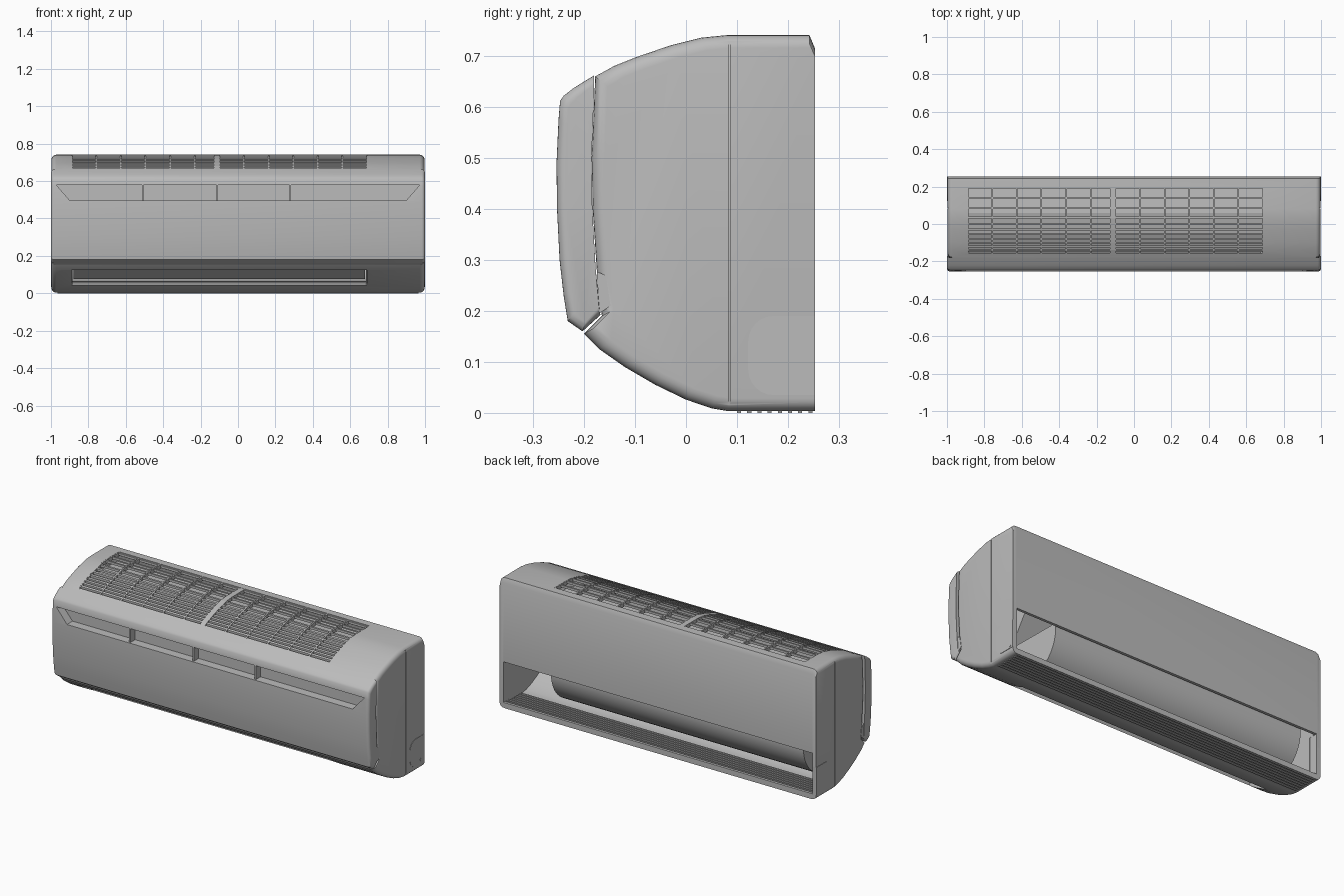
import bpy, bmesh, math

if "Cube" in bpy.data.objects:
    bpy.data.objects.remove(bpy.data.objects["Cube"])

GREY = bpy.data.materials.new("warm_grey_plastic")
GREY.diffuse_color = (0.5, 0.5, 0.5, 1)
GREY.use_nodes = True
GREY.node_tree.nodes["Principled BSDF"].inputs["Base Color"].default_value = GREY.diffuse_color


def finish(name, bm):
    bmesh.ops.recalc_face_normals(bm, faces=bm.faces)
    me = bpy.data.meshes.new(name)
    bm.to_mesh(me)
    bm.free()
    ob = bpy.data.objects.new(name, me)
    me.materials.append(GREY)
    bpy.context.collection.objects.link(ob)
    return ob


def loft(name, rings):
    """Closed solid through matching rings of points."""
    bm = bmesh.new()
    vs = [[bm.verts.new(p) for p in r] for r in rings]
    n = len(rings[0])
    for a, b in zip(vs, vs[1:]):
        for i in range(n):
            bm.faces.new((a[i], a[(i + 1) % n], b[(i + 1) % n], b[i]))
    bm.faces.new(vs[0])
    bm.faces.new(vs[-1][::-1])
    return finish(name, bm)


def prism(name, pts, a, b, axis="x"):
    if axis == "x":      # pts are (y, z)
        return loft(name, [[(x, y, z) for y, z in pts] for x in (a, b)])
    return loft(name, [[(x, y, z) for x, z in pts] for y in (a, b)])


def box(name, x0, x1, y0, y1, z0, z1):
    return prism(name, [(y0, z0), (y1, z0), (y1, z1), (y0, z1)], x0, x1)


def rounded_prism(name, pts, half, r, anchor, hy, hz):
    """Prism along x whose ends round off toward an anchor (y, z)."""
    ay, az = anchor
    ends = []
    for i in range(6):
        a = math.radians(90 * i / 5)
        inset, x = r * (1 - math.sin(a)), half - r * (1 - math.cos(a))
        sy, sz = 1 - inset / hy, 1 - inset / hz
        ends.append((x, [(ay + (y - ay) * sy, az + (z - az) * sz) for y, z in pts]))
    secs = [(-x, p) for x, p in ends] + [(x, p) for x, p in ends[::-1]]
    return loft(name, [[(x, y, z) for y, z in p] for x, p in secs])


def cut(ob, cutter):
    m = ob.modifiers.new("cut", "BOOLEAN")
    m.operation, m.object, m.solver = "DIFFERENCE", cutter, "EXACT"
    bpy.context.view_layer.objects.active = ob
    bpy.ops.object.modifier_apply(modifier=m.name)
    bpy.data.objects.remove(cutter)


def smooth(ob, angle=30):
    bpy.ops.object.select_all(action="DESELECT")
    ob.select_set(True)
    bpy.context.view_layer.objects.active = ob
    bpy.ops.object.shade_smooth_by_angle(angle=math.radians(angle))


def join(name, obs):
    bpy.ops.object.select_all(action="DESELECT")
    for o in obs:
        o.select_set(True)
    bpy.context.view_layer.objects.active = obs[0]
    bpy.ops.object.join()
    obs[0].name = name


# Housing: curved top, sloping underside, hollow inside
TOP = [(0.242, 0.741), (0.08, 0.741), (0.03, 0.736), (-0.03, 0.721),
       (-0.1, 0.697), (-0.14, 0.681), (-0.178, 0.66)]
FRONT = [(-0.185, 0.5), (-0.183, 0.4), (-0.175, 0.28), (-0.165, 0.19), (-0.2, 0.155)]
UNDER = [(-0.17, 0.125), (-0.12, 0.09), (-0.06, 0.055), (0, 0.026), (0.05, 0.009),
         (0.08, 0.004), (0.253, 0.004)]
profile = [(0.253, 0.715)] + TOP + FRONT + UNDER
housing = rounded_prism("housing", profile, 0.997, 0.025, (0.253, 0.37), 0.45, 0.37)
inner = [(0.03 + (y - 0.03) * 0.93, 0.37 + (z - 0.37) * 0.94) for y, z in profile]
cut(housing, prism("cavity", inner, -0.972, 0.972))

X0, X1 = -0.89, 0.69                       # span of grille and outlet
cut(housing, box("back_opening", -0.973, 0.973, 0.2, 0.3, 0.034, 0.265))
cut(housing, box("top_opening", X0, X1, -0.162, 0.2, 0.6, 0.8))
cut(housing, prism("outlet_opening", [(-0.196, 0.083), (-0.066, 0.003),
                                      (-0.014, 0.087), (-0.144, 0.167)], X0, X1))
for s in (-1, 1):                          # seam between cover and chassis
    cut(housing, box("seam", s * 0.993, s * 1.02, 0.083, 0.086, -0.1, 0.9))
smooth(housing)

# Front panel with a recessed intake slot
panel_pts = [(-0.18, 0.662), (-0.2, 0.65), (-0.222, 0.636), (-0.24, 0.622), (-0.247, 0.612),
             (-0.25, 0.575), (-0.254, 0.49), (-0.253, 0.4), (-0.248, 0.3), (-0.24, 0.23),
             (-0.232, 0.18), (-0.203, 0.16), (-0.168, 0.192), (-0.177, 0.28),
             (-0.185, 0.4), (-0.187, 0.5)]
panel = rounded_prism("front_panel", panel_pts, 1.0, 0.018, (-0.18, 0.41), 0.074, 0.25)
cut(panel, prism("slot", [(-0.9, 0.497), (0.9, 0.497), (0.97, 0.578), (-0.97, 0.578)],
                 -0.3, -0.203, "y"))
smooth(panel)
join("intake_dividers", [box("divider", x - 0.004, x + 0.004, -0.245, -0.2, 0.494, 0.581)
                         for x in (-0.51, -0.11, 0.28)])


# Top grille following the housing curve
def top_z(y):
    for (ya, za), (yb, zb) in zip(TOP, TOP[1:]):
        if yb <= y <= ya:
            return za + (zb - za) * (ya - y) / (ya - yb)
    return TOP[0][1]


ys = [0.202, 0.08, 0.03, -0.03, -0.1, -0.14, -0.165]
rib = [(y, top_z(y) - 0.001) for y in ys] + [(y, top_z(y) - 0.022) for y in ys[::-1]]
ribs = [prism("rib", rib, x - 0.004, x + 0.004)
        for x in [X0 + (X1 - X0) * i / 12 for i in range(13)]]
ribs.append(prism("rib", rib, -0.128, -0.1))
join("grille_ribs", ribs)
slats = []
for y in (0.195, 0.14, 0.085, 0.035, 0.0, -0.03, -0.055, -0.08, -0.1, -0.12, -0.14, -0.16):
    a, b = y - 0.005, y + 0.005
    slats.append(prism("slat", [(a, top_z(a) - 0.003), (b, top_z(b) - 0.003),
                                (b, top_z(b) - 0.016), (a, top_z(a) - 0.016)], X0, X1))
join("grille_slats", slats)

# Heat exchanger below the grille
prism("heat_exchanger", [(0.2, 0.36), (0.2, 0.685), (0.06, 0.69), (-0.06, 0.66),
                         (-0.15, 0.615), (-0.15, 0.32), (-0.1, 0.32), (0.02, 0.5),
                         (0.15, 0.36)], X0 - 0.01, X1 + 0.01)

# Curved fan casing leading down to the outlet
outer, inside = [], []
for i in range(13):
    a = math.radians(10 - 105 * i / 12)
    for r, lst in ((0.0, outer), (0.01, inside)):
        lst.append((0.01 + (0.212 - r) * math.cos(a), 0.26 + (0.205 - r) * math.sin(a)))
outer.append((-0.04, 0.046))
inside.append((-0.04, 0.056))
smooth(prism("fan_casing", outer + inside[::-1], X0, X1))
for tag, x in (("left", X0), ("right", X1)):
    prism("casing_end_" + tag, outer + [(-0.145, 0.15), (-0.12, 0.3)], x - 0.005, x + 0.005)

# Air flap just inside the outlet
prism("air_flap", [(-0.162, 0.138), (-0.062, 0.076), (-0.057, 0.084), (-0.157, 0.146)],
      X0 + 0.01, X1 - 0.01)

# Floor ribs running the full width
join("floor_ribs", [box("bar", -0.965, 0.965, 0.1 + 0.02 * i, 0.108 + 0.02 * i, 0, 0.033)
                    for i in range(8)])

# Pipe knockouts on both sides, with a small clip, and the panel hinge tabs
knock = [(0.253, 0.035), (0.253, 0.19)]
for c, start in ((0.14, 90), (0.085, 180)):
    knock += [(0.172 + 0.05 * math.cos(math.radians(start + 15 * i)),
               c + 0.05 * math.sin(math.radians(start + 15 * i))) for i in range(7)]
clip = [(0.226 + 0.015 * math.cos(math.radians(30 * i)),
         0.055 + 0.013 * math.sin(math.radians(30 * i))) for i in range(12)]
tab = [(-0.17, 0.195), (-0.148, 0.21), (-0.157, 0.27), (-0.175, 0.277)]
for tag, s in (("left", -1), ("right", 1)):
    prism("pipe_knockout_" + tag, knock, s * 0.975, s * 0.999)
    prism("pipe_clip_" + tag, clip, s * 0.99, s * 1.0)
    prism("hinge_tab_" + tag, tab, s * 0.975, s * 0.998)
